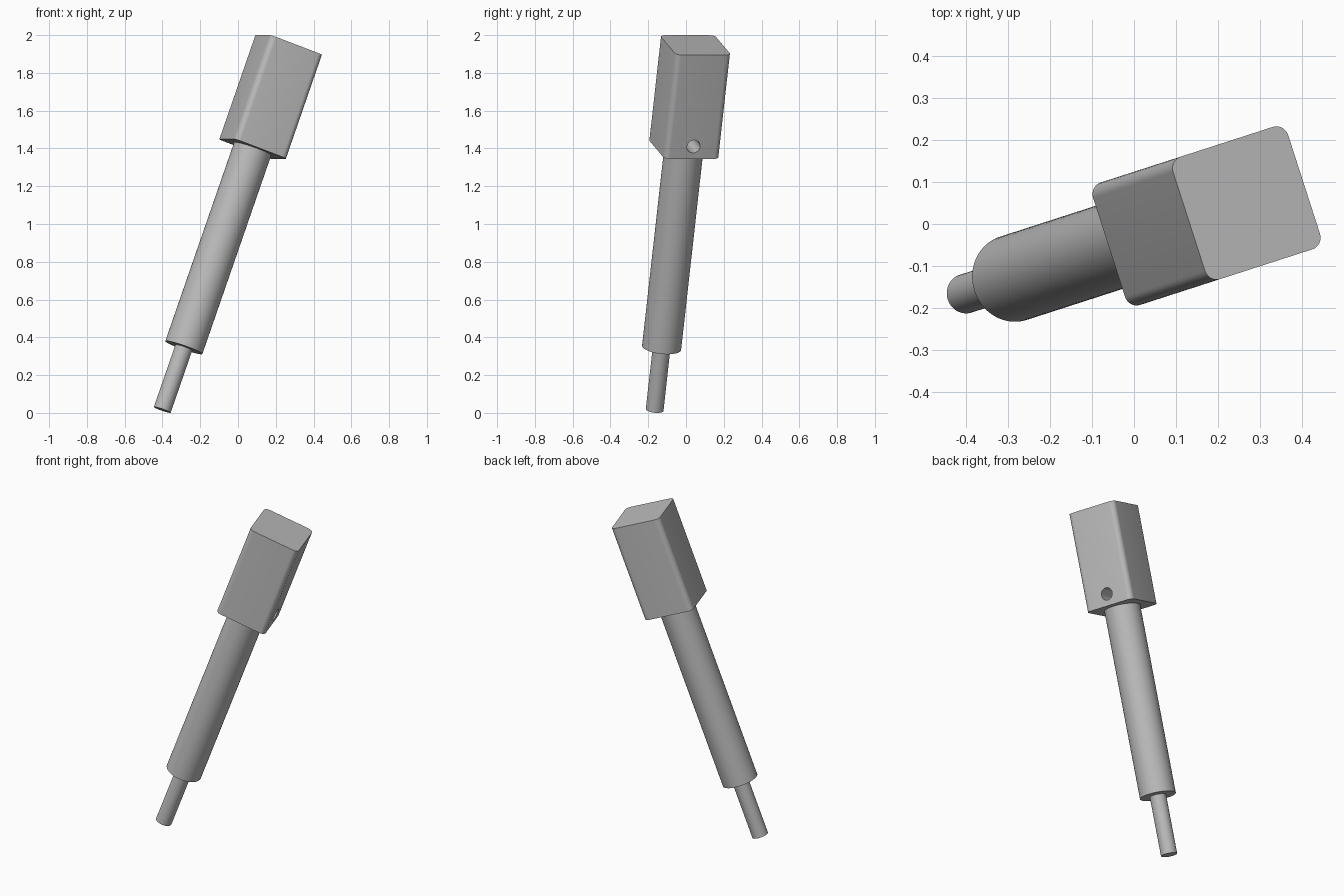
import bpy, bmesh
from math import radians, sin, cos, pi
from mathutils import Matrix, Vector

cube = bpy.data.objects.get("Cube")
if cube:
    bpy.data.objects.remove(cube, do_unlink=True)

GREY = (0.5, 0.5, 0.5, 1)
mat = bpy.data.materials.new("plain grey")
mat.use_nodes = True
mat.diffuse_color = GREY
mat.node_tree.nodes["Principled BSDF"].inputs["Base Color"].default_value = GREY

# Leaning frame: the tool is built upright along z from its tip, then tilted
LEAN = (Matrix.Translation((-0.401, -0.166, 0.016))
        @ Matrix.Rotation(radians(17.9), 4, 'Z')
        @ Matrix.Rotation(radians(20), 4, 'Y'))


def prism(name, outline, low, high, local=Matrix()):
    """Extrude a closed outline from low to high in the leaning frame."""
    bm = bmesh.new()
    base = bm.faces.new([bm.verts.new((x, y, low)) for x, y in outline])
    top = bmesh.ops.extrude_face_region(bm, geom=[base])
    verts = [v for v in top["geom"] if isinstance(v, bmesh.types.BMVert)]
    bmesh.ops.translate(bm, verts=verts, vec=(0, 0, high - low))
    bmesh.ops.recalc_face_normals(bm, faces=bm.faces)
    mesh = bpy.data.meshes.new(name)
    bm.to_mesh(mesh)
    bm.free()
    mesh.transform(LEAN @ local)
    mesh.materials.append(mat)
    obj = bpy.data.objects.new(name, mesh)
    bpy.context.collection.objects.link(obj)
    return obj


def circle(radius, count=64):
    return [(radius * cos(2 * pi * i / count), radius * sin(2 * pi * i / count))
            for i in range(count)]


def rounded_square(half, radius, steps=8):
    points = []
    for corner in range(4):
        turn = Matrix.Rotation(corner * pi / 2, 2)
        for i in range(steps + 1):
            a = pi / 2 * i / steps
            c = half - radius
            points.append(tuple(turn @ Vector((c + radius * cos(a), c + radius * sin(a)))))
    return points


# Thin tip, main shaft and square head
tip = prism("tip_pin", circle(0.047), 0, 0.351)
shaft = prism("shaft", circle(0.104), 0.351, 1.47)
head = prism("head_block", rounded_square(0.153, 0.03), 1.47, 2.055)

# Blind round hole in the head's side
side = Matrix.Translation((0, 0, 1.539)) @ Matrix.Rotation(pi / 2, 4, 'Y')
cutter = prism("hole_cutter", circle(0.036, 32), 0.0, 0.3, side)
cutter.hide_render = True
cutter.hide_viewport = True
cut = head.modifiers.new("side_hole", 'BOOLEAN')
cut.operation = 'DIFFERENCE'
cut.solver = 'EXACT'
cut.object = cutter
bpy.context.view_layer.update()
cut_mesh = bpy.data.meshes.new_from_object(
    head.evaluated_get(bpy.context.evaluated_depsgraph_get()))
head.modifiers.clear()
head.data = cut_mesh
bpy.data.objects.remove(cutter, do_unlink=True)

# Smooth curved sides with crisp ends
bpy.ops.object.select_all(action='DESELECT')
for obj in (tip, shaft, head):
    obj.select_set(True)
bpy.context.view_layer.objects.active = head
bpy.ops.object.shade_smooth_by_angle(angle=radians(30))
